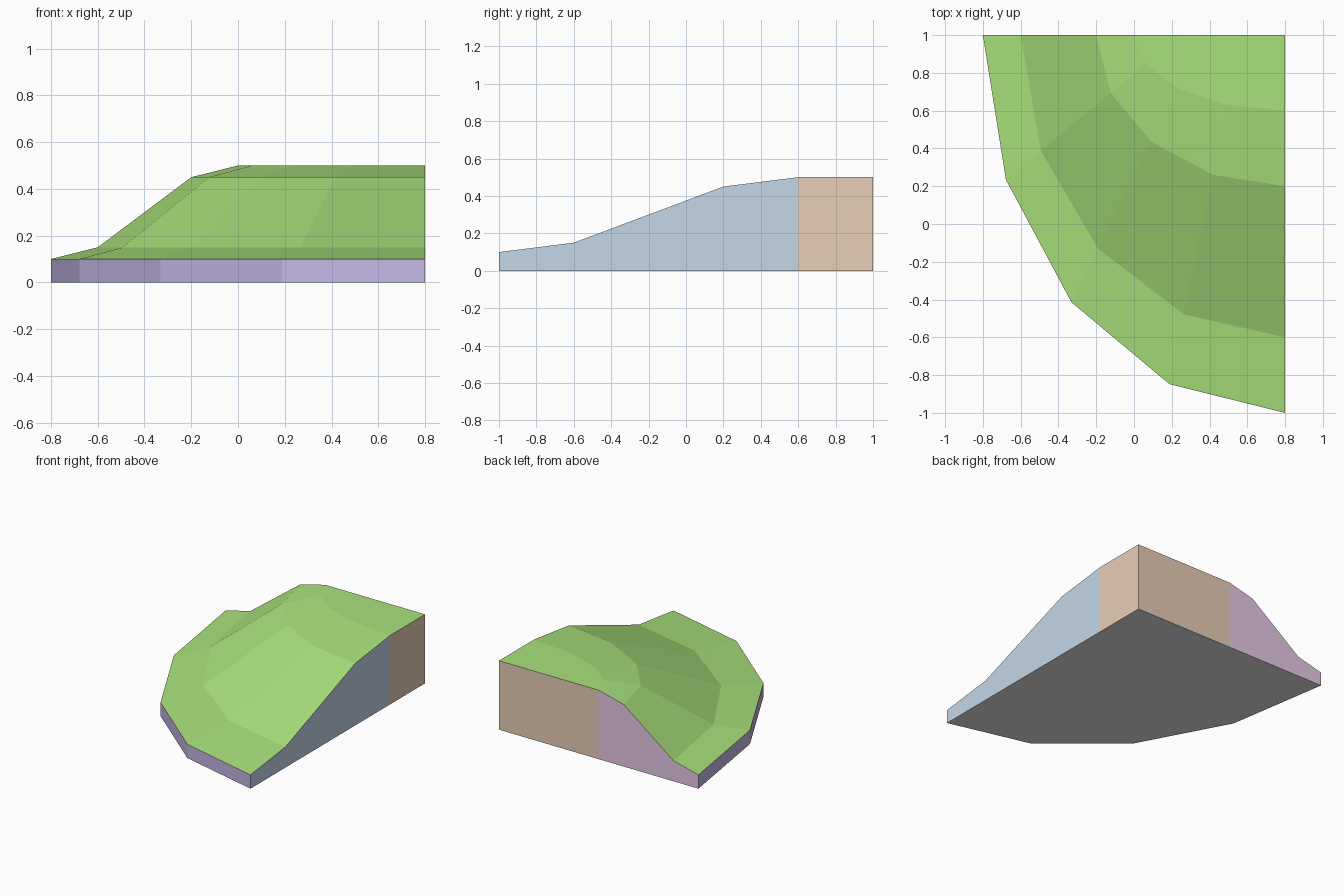
import bpy
import bmesh
from math import sin, cos, radians

cube = bpy.data.objects.get("Cube")
if cube:
    bpy.data.objects.remove(cube)


def material(name, rgb):
    """Flat material from a linear colour."""
    m = bpy.data.materials.new(name)
    m.use_nodes = True
    m.diffuse_color = (*rgb, 1)
    m.node_tree.nodes["Principled BSDF"].inputs["Base Color"].default_value = (*rgb, 1)
    return m


GRASS, RIM, SIDE, PLATEAU, BACK, BASE = range(6)
materials = [
    material("grass green", (0.4, 0.75, 0.2)),
    material("rim lavender", (0.56, 0.48, 0.8)),
    material("side blue", (0.55, 0.68, 0.8)),
    material("plateau tan", (0.8, 0.62, 0.47)),
    material("back mauve", (0.8, 0.59, 0.8)),
    material("base grey", (0.8, 0.8, 0.8)),
]

CORNER_X, CORNER_Y = 0.8, 1.0
STEPS = 4
# Quarter-ellipse contours around the tall corner: x radius, y radius, height
CONTOURS = [(1.6, 2.0, 0.0), (1.6, 2.0, 0.1), (1.4, 1.6, 0.15),
            (1.0, 0.8, 0.45), (0.8, 0.4, 0.5)]

bm = bmesh.new()


def contour(rx, ry, z):
    angles = [radians(90 * i / STEPS) for i in range(STEPS + 1)]
    return [bm.verts.new((CORNER_X - rx * cos(a), CORNER_Y - ry * sin(a), z))
            for a in angles]


def face(verts, index):
    bm.faces.new(verts).material_index = index


rings = [contour(*c) for c in CONTOURS]
ground, crest = rings[0], rings[-1]
corner_low = bm.verts.new((CORNER_X, CORNER_Y, 0))
corner_high = bm.verts.new((CORNER_X, CORNER_Y, CONTOURS[-1][2]))

# Outer rim wall and the sloping grass bands
for level, (lower, upper) in enumerate(zip(rings, rings[1:])):
    for i in range(STEPS):
        face([lower[i], lower[i + 1], upper[i + 1], upper[i]],
             GRASS if level else RIM)

# Flat top and underside
face(crest + [corner_high], GRASS)
face(ground + [corner_low], BASE)

# Straight cut walls, each split below the crest
for end, slope_colour in ((0, BACK), (-1, SIDE)):
    top = crest[end]
    foot = bm.verts.new((top.co.x, top.co.y, 0))
    face([ring[end] for ring in rings] + [foot], slope_colour)
    face([foot, top, corner_high, corner_low], PLATEAU)

bmesh.ops.recalc_face_normals(bm, faces=bm.faces[:])
mesh = bpy.data.meshes.new("hill_corner")
bm.to_mesh(mesh)
bm.free()
for m in materials:
    mesh.materials.append(m)
hill = bpy.data.objects.new("hill_corner", mesh)
bpy.context.collection.objects.link(hill)
